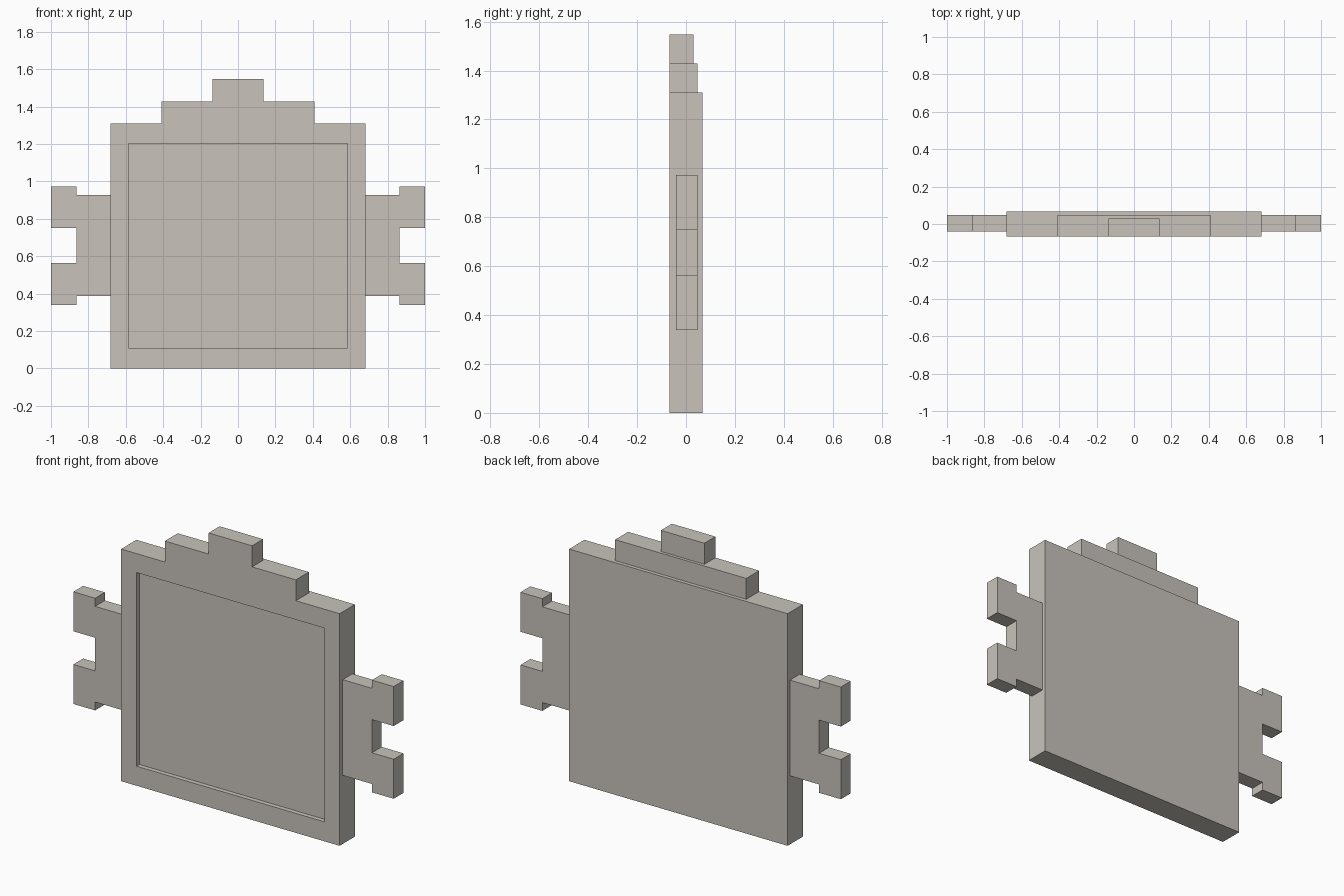
import bpy
import bmesh
from mathutils import Vector

cube = bpy.data.objects.get("Cube")
if cube:
    bpy.data.objects.remove(cube, do_unlink=True)

# Single plain stone colour
stone = bpy.data.materials.new("warm_grey_stone")
stone.use_nodes = True
colour = (0.58, 0.55, 0.50, 1.0)
stone.diffuse_color = colour
stone.node_tree.nodes["Principled BSDF"].inputs["Base Color"].default_value = colour

FRONT, BACK = -0.068, 0.068


def finish(bm, name):
    bmesh.ops.recalc_face_normals(bm, faces=bm.faces)
    mesh = bpy.data.meshes.new(name)
    bm.to_mesh(mesh)
    bm.free()
    mesh.materials.append(stone)
    obj = bpy.data.objects.new(name, mesh)
    bpy.context.collection.objects.link(obj)
    return obj


def slab(profile, y0, y1):
    """Extrude an (x, z) outline from y0 to y1."""
    bm = bmesh.new()
    face = bm.faces.new([bm.verts.new((x, y0, z)) for x, z in profile])
    result = bmesh.ops.extrude_face_region(bm, geom=[face], use_keep_orig=True)
    verts = [v for v in result["geom"] if isinstance(v, bmesh.types.BMVert)]
    bmesh.ops.translate(bm, verts=verts, vec=(0, y1 - y0, 0))
    bmesh.ops.recalc_face_normals(bm, faces=bm.faces)
    return bm


def block(half_width, z0, z1, y1):
    w = half_width
    return slab([(-w, z0), (w, z0), (w, z1), (-w, z1)], FRONT, y1)


# Main panel with a shallow recessed field in its front
bm = block(0.682, 0, 1.31, BACK)
front = min(bm.faces, key=lambda f: f.calc_center_median().y)
bmesh.ops.inset_region(bm, faces=[front], thickness=0.135)
for v in front.verts:
    v.co.z = 0.11 if v.co.z < 0.6 else 1.203
field = bmesh.ops.extrude_face_region(bm, geom=[front])
bmesh.ops.translate(bm, vec=Vector((0, 0.026, 0)),
                    verts=[v for v in field["geom"] if isinstance(v, bmesh.types.BMVert)])
if front.is_valid:
    bmesh.ops.delete(bm, geom=[front], context="FACES_ONLY")
finish(bm, "main_panel")

# Stepped crest, flush with the front and thinner towards the top
finish(block(0.409, 1.31, 1.428, 0.047), "crest_lower_step")
finish(block(0.136, 1.428, 1.547, 0.03), "crest_upper_step")

# Forked side brackets, mirrored left and right
bracket = [(0.682, 0.387), (0.864, 0.387), (0.864, 0.34), (1, 0.34),
           (1, 0.563), (0.864, 0.563), (0.864, 0.75), (1, 0.75),
           (1, 0.973), (0.864, 0.973), (0.864, 0.927), (0.682, 0.927)]
for side, sign in (("left", 1), ("right", -1)):
    outline = [(sign * x, z) for x, z in bracket]
    finish(slab(outline, -0.04, 0.047), side + "_bracket")
